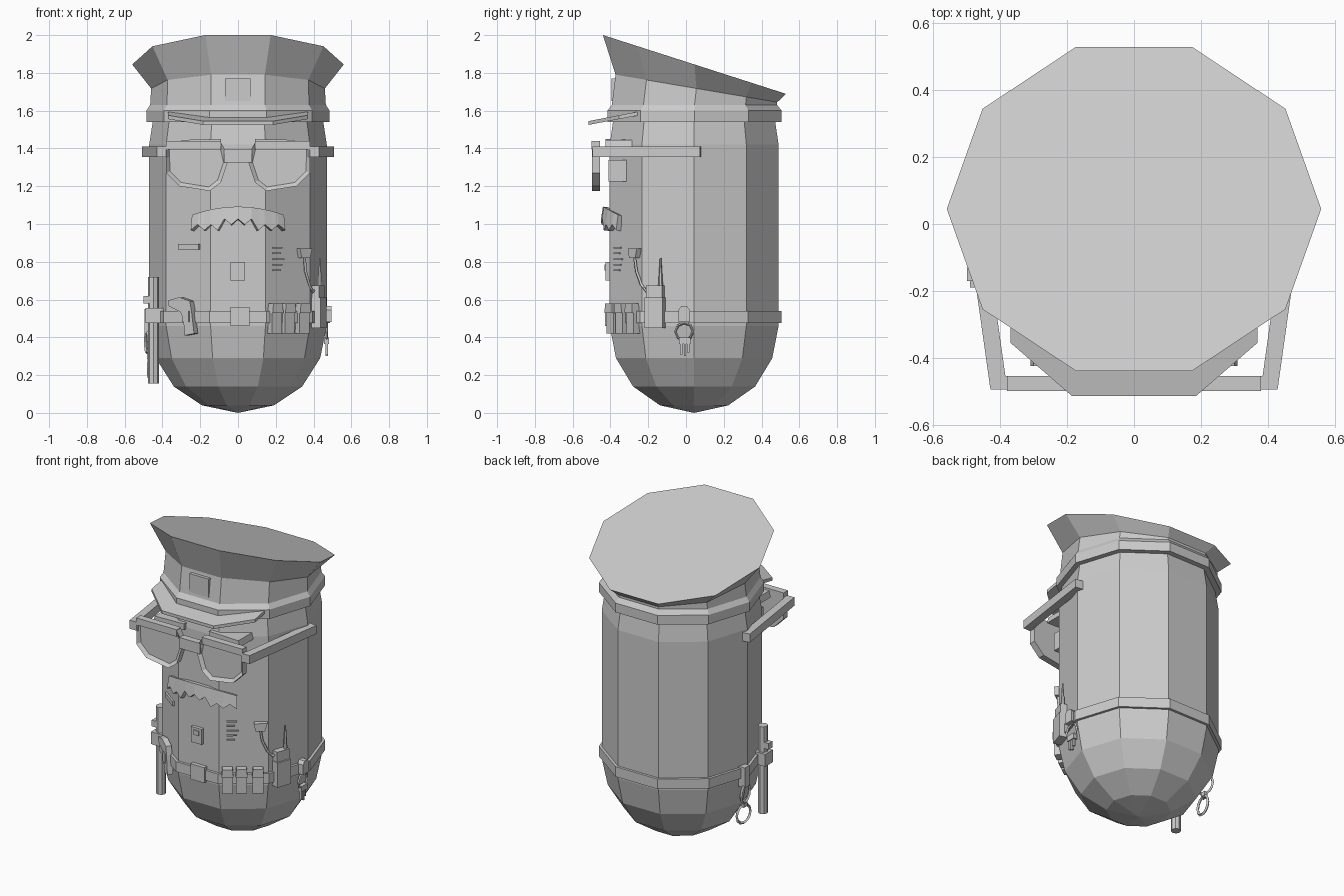
import bpy, bmesh, math
from mathutils import Matrix, Vector

if "Cube" in bpy.data.objects:
    bpy.data.objects.remove(bpy.data.objects["Cube"])

CY, AP = 0.043, 0.447          # body axis y, distance from axis to a flat side


def finish(name, bm, mat=None):
    bmesh.ops.remove_doubles(bm, verts=bm.verts, dist=1e-5)
    bmesh.ops.recalc_face_normals(bm, faces=bm.faces)
    me = bpy.data.meshes.new(name)
    bm.to_mesh(me)
    bm.free()
    ob = bpy.data.objects.new(name, me)
    bpy.context.collection.objects.link(ob)
    if mat:
        ob.matrix_world = mat
    return ob


def facet(deg, t=0, out=0, z=0):
    """Frame on a flat side: local x along it, local -y outward."""
    a = math.radians(deg)
    n, s = Vector((math.sin(a), -math.cos(a), 0)), Vector((math.cos(a), math.sin(a), 0))
    p = Vector((0, CY, z)) + n * (AP + out) + s * t
    return Matrix.Translation(p) @ Matrix.Rotation(a, 4, 'Z')


def lathe(name, rings, closed=False):
    """Ten-sided rings (rx, ry, cy, z at y=0, slope)."""
    bm = bmesh.new()
    vs = []
    for rx, ry, cy, z, slope in rings:
        row = []
        for i in range(10):
            a = math.radians(36 * i - 72)
            y = cy + ry * math.sin(a)
            row.append(bm.verts.new((rx * math.cos(a), y, z - slope * y)))
        vs.append(row)
    pairs = list(zip(vs, vs[1:])) + ([(vs[-1], vs[0])] if closed else [])
    for a, b in pairs:
        for i in range(10):
            j = (i + 1) % 10
            bm.faces.new((a[i], a[j], b[j], b[i]))
    if not closed:
        bm.faces.new(vs[-1])
    return finish(name, bm)


def plate(name, pts, y0, y1, mat=None, inset=0):
    """Outline in x,z extruded from y0 (front) to y1."""
    bm = bmesh.new()
    f = [bm.verts.new((x, y0, z)) for x, z in pts]
    b = [bm.verts.new((x, y1, z)) for x, z in pts]
    front = bm.faces.new(f)
    bm.faces.new(b[::-1])
    for i in range(len(pts)):
        j = (i + 1) % len(pts)
        bm.faces.new((f[j], f[i], b[i], b[j]))
    if inset:
        bmesh.ops.recalc_face_normals(bm, faces=bm.faces)
        bmesh.ops.inset_region(bm, faces=[front], thickness=inset, depth=0)
        bmesh.ops.translate(bm, verts=front.verts, vec=(0, inset * 0.8, 0))
    return finish(name, bm, mat)


def box(name, x0, x1, y0, y1, z0, z1, mat=None):
    return plate(name, [(x0, z0), (x1, z0), (x1, z1), (x0, z1)], y0, y1, mat)


def cyl(name, r, z0, z1, loc, sides=8, r2=None):
    bm = bmesh.new()
    bmesh.ops.create_cone(bm, cap_ends=True, segments=sides, radius1=r, radius2=r if r2 is None else r2,
                          depth=z1 - z0, matrix=Matrix.Translation((*loc, (z0 + z1) / 2)))
    return finish(name, bm)


def ring(name, loc, R, r, rot, seg=12):
    bpy.ops.mesh.primitive_torus_add(location=loc, rotation=rot, major_radius=R, minor_radius=r,
                                     major_segments=seg, minor_segments=4)
    bpy.context.object.name = name


def tube(name, pts, r):
    cu = bpy.data.curves.new(name, 'CURVE')
    cu.dimensions, cu.bevel_depth, cu.bevel_resolution, cu.use_fill_caps = '3D', r, 0, True
    sp = cu.splines.new('POLY')
    sp.points.add(len(pts) - 1)
    for p, c in zip(sp.points, pts):
        p.co = (*c, 1)
    bpy.context.collection.objects.link(bpy.data.objects.new(name, cu))


# Body, belt and cap
body = [(0, 0), (.19, .04), (.34, .14), (.435, .29), (.47, .46), (.47, 1.42), (.45, 1.55)]
lathe("body", [(r, r, CY, z, 0) for r, z in body])
lathe("belt", [(r, r, CY, z, 0) for r, z in [(.455, .475), (.487, .475), (.487, .54), (.455, .54)]], True)
lathe("cap", [(.44, .44, .045, 1.54, 0), (.485, .485, .045, 1.54, 0), (.485, .485, .045, 1.60, 0),
              (.465, .46, .045, 1.63, 0), (.46, .45, .055, 1.727, .17), (.56, .51, .045, 1.859, .321)])
box("cap_badge", -.07, .065, -.395, -.35, 1.65, 1.77)

# Visor: plan outline sloping down to the front
bm = bmesh.new()
plan = [(-.37, -.24), (-.37, -.355), (-.185, -.515), (.185, -.515), (.37, -.355), (.37, -.24)]
lo = [bm.verts.new((x, y, 1.525 + .19 * (y + .515))) for x, y in plan]
hi = [bm.verts.new((x, y, 1.545 + .19 * (y + .515))) for x, y in plan]
bm.faces.new(lo)
bm.faces.new(hi)
for i in range(6):
    j = (i + 1) % 6
    bm.faces.new((lo[i], lo[j], hi[j], hi[i]))
finish("visor", bm)

# Glasses, eyes, brows
lens = [(.38, 1.44), (.095, 1.44), (.07, 1.395), (.055, 1.325), (.09, 1.22), (.15, 1.175), (.31, 1.2), (.38, 1.27)]
for s, side in ((1, "right"), (-1, "left")):
    plate("lens_" + side, [(s * x, z) for x, z in lens], -.498, -.455, inset=.022)
    box("frame_bar_" + side, *sorted((s * .09, s * .38)), -.499, -.46, 1.395, 1.44)
    arm = box("temple_arm_" + side, -.025, .025, -.285, .285, 1.355, 1.41)
    arm.location = (s * .445, -.205, 0)
    arm.rotation_euler.z = -s * math.atan2(.08, .57)
    box("hinge_" + side, *sorted((s * .37, s * .43)), -.495, -.455, 1.355, 1.41)
    box("eye_" + side, *sorted((s * .14, s * .27)), -.41, -.315, 1.225, 1.34)
    plate("brow_" + side, [(s * .09, 1.41), (s * .31, 1.405), (s * .30, 1.445), (s * .09, 1.45)], -.425, -.28)
box("glasses_bridge", -.075, .075, -.498, -.455, 1.325, 1.395)

# Moustache: bent strip with a ragged lower edge
bm = bmesh.new()
N = 14
rows = []
for i in range(N + 1):
    x = -.235 + .47 * i / N
    y = -.425 + 1.4 * x * x
    low = (.995 if i % 2 else .965) + (.03 if abs(x) < .1 else 0)
    rows.append((bm.verts.new((x, y, 1.09 - .8 * x * x)), bm.verts.new((x * 1.03, y - .01, low))))
for a, b in zip(rows, rows[1:]):
    bm.faces.new((a[0], a[1], b[1], b[0]))
m = finish("moustache", bm).modifiers.new("thick", 'SOLIDIFY')
m.thickness, m.offset = .03, 0

# Chest details
box("name_tag", -.06, .075, -.012, .01, .865, .895, facet(-36))
box("body_camera", -.04, .037, -.425, -.39, .70, .80)
box("camera_lens", -.018, .018, -.432, -.42, .755, .785)
for i in range(5):
    box("ribbon_bar", -.10, -.05 + .012 * (i % 3), -.008, .01, .75 + .03 * i, .758 + .03 * i, facet(36))

# Belt items at the front
box("buckle", -.04, .06, -.43, -.39, .46, .56)
for t in (-.095, -.012, .085):
    box("pouch", -.032, .032, -.035, .01, .42, .55, facet(36, t))
    plate("pouch_flap", [(-.035, .53), (.035, .53), (.03, .58), (-.03, .58)], -.045, .01, facet(36, t))
gun = [(-.104, .595), (-.03, .612), (.038, .592), (.05, .535), (.066, .42), (.005, .41), (-.005, .5), (-.025, .535), (-.1, .565)]
plate("pistol", gun, -.04, -.005, facet(-36))
box("holster_clip", -.01, .035, -.045, .01, .48, .54, facet(-36))

# Radio with antenna, corded microphone
R = facet(72, -.065)
box("radio", -.05, .05, -.05, .01, .45, .61, R)
box("radio_top", -.045, .045, -.04, 0, .60, .675, R)
ant = R @ Vector((.03, -.02, 0))
cyl("antenna", .013, .67, .82, ant[:2], 6, .004)
cord_end = R @ Vector((-.03, -.02, .66))
plate("microphone", [(-.03, .82), (.025, .82), (.04, .87), (-.04, .87)], -.03, .01, facet(36, .10))
mic = facet(36, .10, .015, .82).translation
tube("cord", [mic, mic + Vector((.005, .01, -.07)), mic + Vector((.025, .035, -.14)),
              cord_end + Vector((-.02, -.015, -.02)), cord_end], .008)

# Key ring on the right
plate("key_clip", [(-.03, .48), (.03, .48), (.03, .545), (.015, .565), (-.015, .565), (-.03, .545)],
      -.02, .02, Matrix.Translation((.475, -.01, 0)) @ Matrix.Rotation(math.pi / 2, 4, 'Z'))
ring("key_ring", (.47, -.01, .43), .046, .007, (0, math.pi / 2, 0), 8)
for y, z in ((-.025, .31), (-.005, .30), (.012, .32)):
    box("key", .462, .476, y - .006, y + .006, z, .39)
    box("key_head", .456, .482, y - .012, y + .012, .365, .40)

# Baton and handcuffs on the left
B = (-.447, -.15)
cyl("baton", .03, .155, .72, B)
box("baton_loop", -.49, -.39, -.19, -.11, .475, .555)
box("baton_handle", -.50, -.43, -.17, -.13, .58, .62)
ring("handcuff_upper", (-.48, .08, .375), .058, .009, (0, math.pi / 2, .15))
ring("handcuff_lower", (-.465, .075, .235), .058, .009, (0, math.pi / 2, -.15))
box("handcuff_link", -.482, -.462, .06, .095, .285, .325)
box("handcuff_clip", -.495, -.45, .055, .105, .42, .55)
